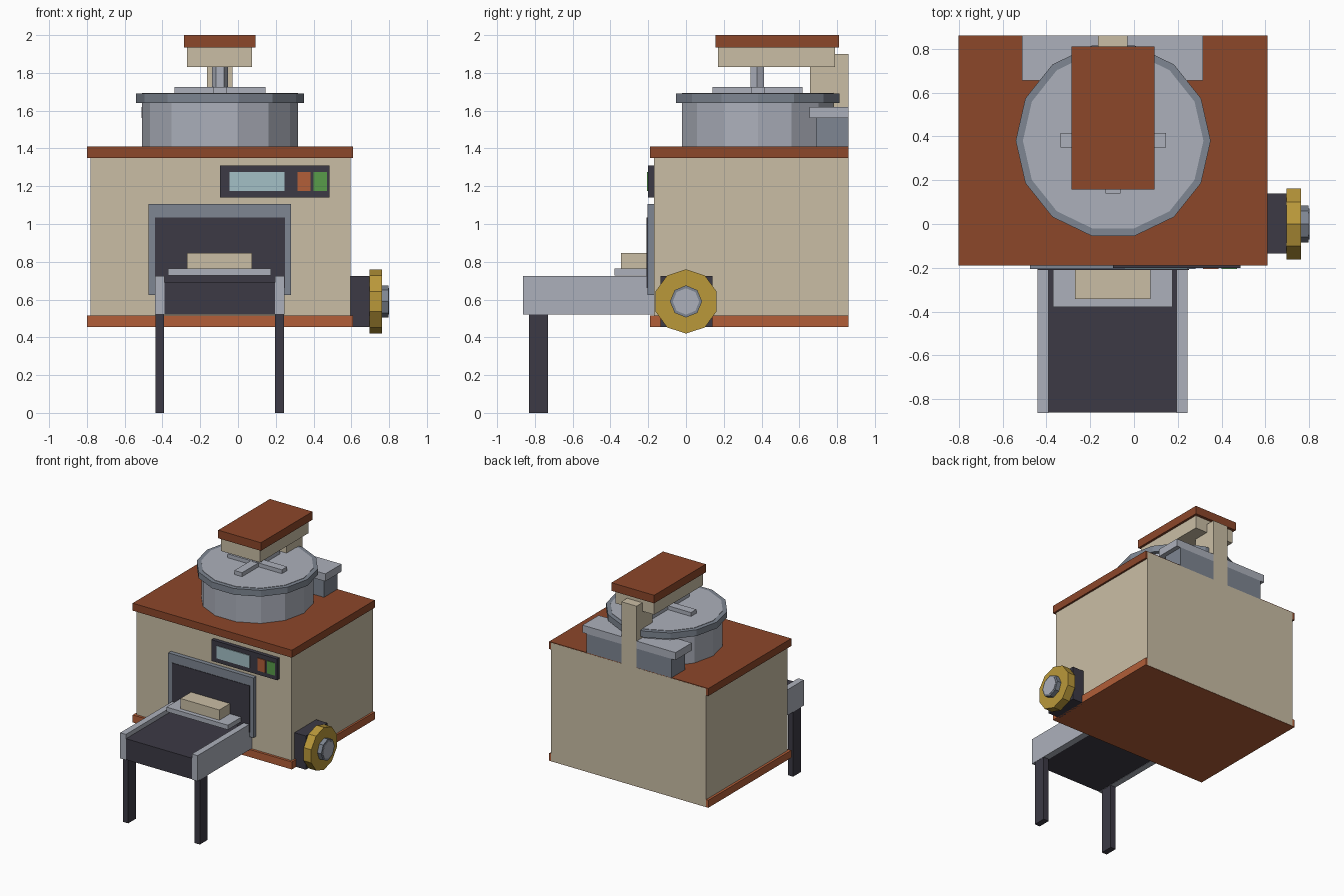
import bpy, bmesh, math
from mathutils import Matrix

if "Cube" in bpy.data.objects:
    bpy.data.objects.remove(bpy.data.objects["Cube"])


def srgb(c):
    c /= 255
    return c / 12.92 if c <= 0.04045 else ((c + 0.055) / 1.055) ** 2.4


def material(name, r, g, b):
    m = bpy.data.materials.new(name)
    m.diffuse_color = (srgb(r), srgb(g), srgb(b), 1)
    m.use_nodes = True
    m.node_tree.nodes["Principled BSDF"].inputs["Base Color"].default_value = m.diffuse_color
    return m


BEIGE = material("beige", 202, 190, 165)
BROWN = material("brown", 140, 71, 42)
ORANGE = material("burnt orange", 178, 94, 56)
LIGHT = material("light grey", 172, 176, 187)
STEEL = material("steel grey", 126, 134, 146)
DARK = material("charcoal", 60, 58, 69)
GOLD = material("gold", 186, 152, 58)
GLASS = material("pale blue", 164, 192, 198)
GREEN = material("green", 88, 156, 74)


def finish(name, bm, mat):
    me = bpy.data.meshes.new(name)
    bm.to_mesh(me)
    bm.free()
    me.materials.append(mat)
    ob = bpy.data.objects.new(name, me)
    bpy.context.collection.objects.link(ob)
    return ob


def box(name, mat, x, y, z):
    """Box from (min, max) ranges."""
    bm = bmesh.new()
    bmesh.ops.create_cube(bm, size=1)
    for v in bm.verts:
        for i, (lo, hi) in enumerate((x, y, z)):
            v.co[i] = (lo + hi) / 2 + v.co[i] * (hi - lo)
    return finish(name, bm, mat)


def prism(name, mat, center, radius, lo, hi, sides, axis="z"):
    """Regular prism along z or x; a corner points to +x (z axis) or up (x axis)."""
    bm = bmesh.new()
    ring = []
    for i in range(sides):
        a = 2 * math.pi * i / sides
        ring.append(bm.verts.new((radius * math.cos(a), radius * math.sin(a), lo)))
    face = bm.faces.new(ring)
    top = bmesh.ops.extrude_face_region(bm, geom=[face])["geom"]
    for v in top:
        if isinstance(v, bmesh.types.BMVert):
            v.co.z = hi
    if axis == "x":
        # local x -> z, local y -> y, local z -> x
        for v in bm.verts:
            v.co = (v.co.z, v.co.y, v.co.x)
        bmesh.ops.translate(bm, verts=bm.verts, vec=(0, center[0], center[1]))
    else:
        bmesh.ops.translate(bm, verts=bm.verts, vec=(center[0], center[1], 0))
    bmesh.ops.recalc_face_normals(bm, faces=bm.faces)
    return finish(name, bm, mat)


# Cabinet with trims
box("cabinet", BEIGE, (-0.78, 0.595), (-0.17, 0.861), (0.457, 1.405))
box("base_trim", ORANGE, (-0.80, 0.61), (-0.19, 0.86), (0.455, 0.515))
box("top_trim", BROWN, (-0.80, 0.61), (-0.19, 0.86), (1.35, 1.41))

# Control panel
box("control_panel", DARK, (-0.095, 0.485), (-0.20, -0.165), (1.14, 1.31))
box("screen", GLASS, (-0.045, 0.245), (-0.205, -0.198), (1.175, 1.275))
box("orange_button", ORANGE, (0.315, 0.385), (-0.206, -0.198), (1.175, 1.275))
box("green_button", GREEN, (0.40, 0.47), (-0.206, -0.198), (1.175, 1.275))

# Oven opening
box("door_frame", STEEL, (-0.475, 0.28), (-0.205, -0.165), (0.625, 1.105))
box("door_opening", DARK, (-0.44, 0.25), (-0.209, -0.202), (0.66, 1.035))

# Conveyor, its rails and legs
box("conveyor_belt", DARK, (-0.39, 0.195), (-0.86, -0.17), (0.522, 0.69))
for side, x0 in (("left", -0.44), ("right", 0.195)):
    box(side + "_rail", LIGHT, (x0, x0 + 0.05), (-0.862, -0.17), (0.52, 0.725))
    box(side + "_leg", DARK, (x0 + 0.002, x0 + 0.048), (-0.83, -0.73), (0, 0.52))
box("tray", LIGHT, (-0.37, 0.175), (-0.378, -0.17), (0.728, 0.765))
box("loaf", BEIGE, (-0.27, 0.075), (-0.343, -0.19), (0.765, 0.847))

# Side knob
box("knob_mount", DARK, (0.59, 0.695), (-0.135, 0.14), (0.455, 0.725))
prism("knob_wheel", GOLD, (0, 0.59), 0.17, 0.695, 0.762, 10, "x")
prism("knob_hub", STEEL, (0, 0.59), 0.085, 0.76, 0.797, 8, "x")
prism("knob_cap", LIGHT, (0, 0.59), 0.07, 0.79, 0.80, 8, "x")

# Pot with rim and cross handle
PX, PY = -0.095, 0.38
prism("pot", LIGHT, (PX, PY), 0.412, 1.405, 1.693, 14)
prism("pot_rim", STEEL, (PX, PY), 0.445, 1.64, 1.69, 14)
box("cross_bar", LIGHT, (-0.335, 0.145), (0.348, 0.415), (1.69, 1.724))
box("cross_bar_long", LIGHT, (-0.13, -0.062), (0.14, 0.617), (1.69, 1.725))
prism("press_stem", LIGHT, (PX, 0.377), 0.042, 1.72, 1.84, 6)

# Rear bracket, post and overhanging head
box("bracket_block", STEEL, (-0.475, 0.28), (0.688, 0.86), (1.405, 1.56))
box("bracket_slab", LIGHT, (-0.51, 0.315), (0.655, 0.86), (1.56, 1.62))
box("rear_post", BEIGE, (-0.165, -0.03), (0.657, 0.861), (1.405, 1.90))
box("press_head", BEIGE, (-0.27, 0.075), (0.17, 0.788), (1.832, 1.94))
box("press_cap", BROWN, (-0.285, 0.093), (0.157, 0.81), (1.935, 2.0))
